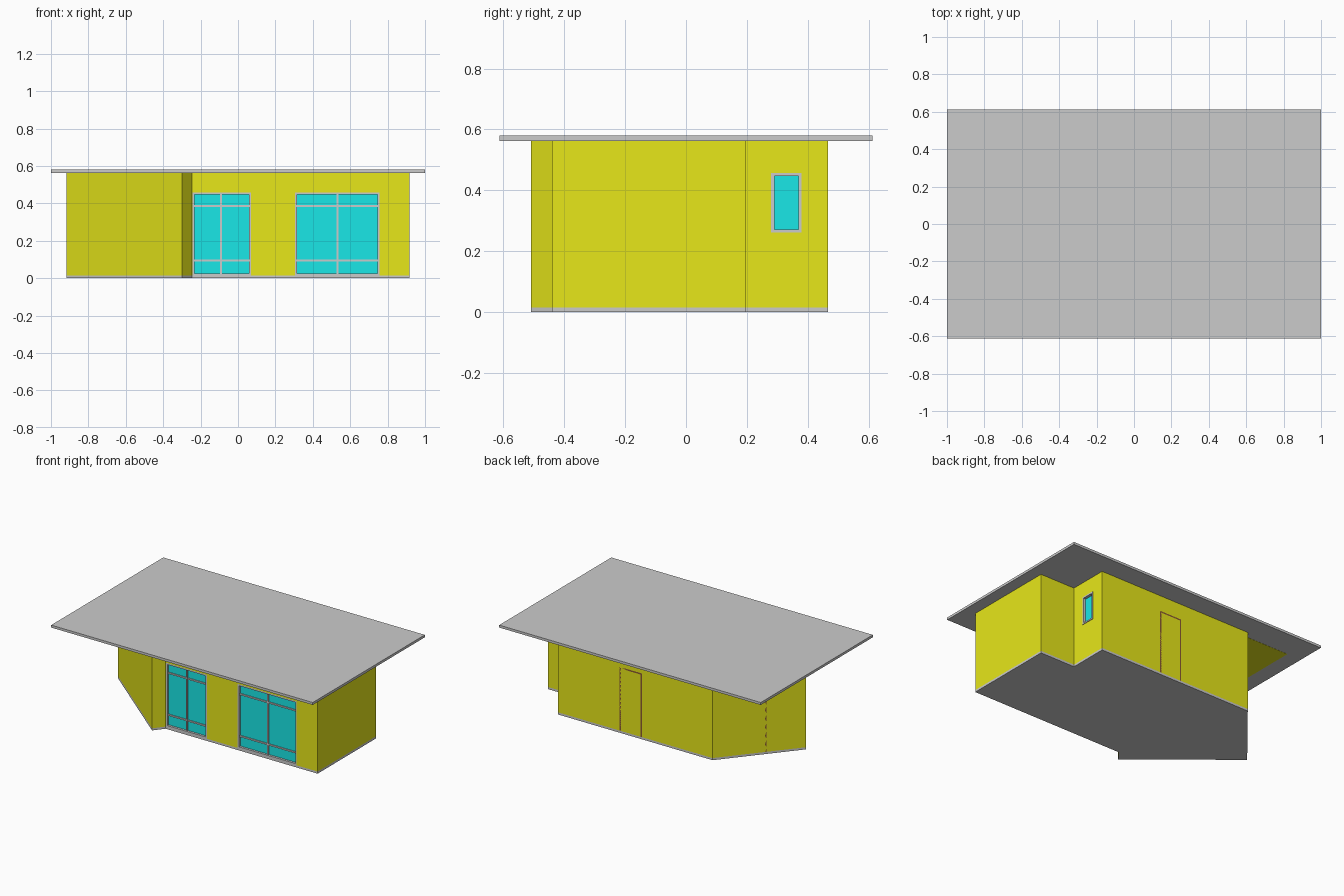
import bpy, bmesh, math
from mathutils import Vector, Matrix

if "Cube" in bpy.data.objects:
    bpy.data.objects.remove(bpy.data.objects["Cube"])

# Counter-clockwise wall outline, with the turned wing on the left
OUT = [(-.30, -.51), (-.245, -.44), (.917, -.44), (.917, .195),
       (.65, .195), (.65, .467), (-.53, .467), (-.917, 0)]
T, Z0, Z1 = .045, .015, .563


def material(name, rgb):
    m = bpy.data.materials.new(name)
    m.diffuse_color = (*rgb, 1)
    m.use_nodes = True
    m.node_tree.nodes["Principled BSDF"].inputs["Base Color"].default_value = m.diffuse_color
    return m


YELLOW = material("yellow", (.8, .8, .01))
CYAN = material("cyan", (.01, .8, .8))
BROWN = material("brown", (.25, .1, .03))


def finish(name, bm, mat=None):
    bmesh.ops.recalc_face_normals(bm, faces=bm.faces)
    me = bpy.data.meshes.new(name)
    bm.to_mesh(me)
    bm.free()
    if mat:
        me.materials.append(mat)
    ob = bpy.data.objects.new(name, me)
    bpy.context.collection.objects.link(ob)
    return ob


def add_box(bm, x0, x1, y0, y1, z0, z1):
    m = Matrix.Translation(((x0 + x1) / 2, (y0 + y1) / 2, (z0 + z1) / 2)) @ \
        Matrix.Diagonal((x1 - x0, y1 - y0, z1 - z0, 1))
    bmesh.ops.create_cube(bm, size=1, matrix=m)


def box(name, dims, mat=None, frame=None):
    bm = bmesh.new()
    add_box(bm, *dims)
    if frame:
        bm.transform(frame)
    return finish(name, bm, mat)


def slab(name, pts, z0, z1, mat=None):
    bm = bmesh.new()
    f = bm.faces.new([bm.verts.new((*p, z0)) for p in pts])
    r = bmesh.ops.extrude_face_region(bm, geom=[f])
    vs = [v for v in r["geom"] if isinstance(v, bmesh.types.BMVert)]
    bmesh.ops.translate(bm, vec=(0, 0, z1 - z0), verts=vs)
    return finish(name, bm, mat)


def inset(pts, d):
    res = []
    for i, p in enumerate(pts):
        p = Vector(p)
        a = (p - Vector(pts[i - 1])).normalized()
        b = (Vector(pts[(i + 1) % len(pts)]) - p).normalized()
        na, nb = Vector((-a.y, a.x)), Vector((-b.y, b.x))
        res.append(tuple(p + (na + nb) * d / (1 + na.dot(nb))))
    return res


# Roof, base, floor covering and ceiling corner beyond the wing
box("roof", (-1, 1, -.612, .612, Z1, .58))
slab("base_slab", OUT, 0, Z0)
INNER = inset(OUT, T)
slab("floor", INNER, Z0, Z0 + .002, CYAN)
slab("ceiling_corner", [(-.53, .42), (-.89, .42), (-.89, .03)], Z1 - .001, Z1 + .002, YELLOW)

# Outer walls as a hollow ring
bm = bmesh.new()
rings = [[bm.verts.new((*p, z)) for p in pts] for pts, z in
         ((OUT, Z0), (OUT, Z1), (INNER, Z1), (INNER, Z0))]
n = len(OUT)
for k in range(4):
    a, b = rings[k], rings[(k + 1) % 4]
    for i in range(n):
        j = (i + 1) % n
        bm.faces.new((a[i], a[j], b[j], b[i]))
walls = finish("walls", bm, YELLOW)


# Local frame of a wall: x along it, y inward, origin at its first corner
def wall_frame(i):
    p, q = Vector(OUT[i]), Vector(OUT[(i + 1) % n])
    d = q - p
    return Matrix.Translation((p.x, p.y, 0)) @ Matrix.Rotation(math.atan2(d.y, d.x), 4, 'Z')


def opening(name, i, s0, s1, z0, z1, mat=None, glass=True, bars=(), posts=(), w=.01, out=0):
    fr = wall_frame(i)
    cut = box(name + "_cutter", (s0, s1, -.05, T + .012, z0, z1), None, fr)
    cut.hide_render = True
    cut.hide_viewport = False
    cut.display_type = 'WIRE'
    mod = walls.modifiers.new(name, 'BOOLEAN')
    mod.operation, mod.solver, mod.object = 'DIFFERENCE', 'EXACT', cut
    bm = bmesh.new()
    y0, y1 = -out, T
    add_box(bm, s0, s0 + w, y0, y1, z0, z1)
    add_box(bm, s1 - w, s1, y0, y1, z0, z1)
    add_box(bm, s0 + w, s1 - w, y0, y1, z1 - w, z1)
    if glass:
        add_box(bm, s0 + w, s1 - w, y0, y1, z0, z0 + w)
    for z in bars:
        add_box(bm, s0 + w, s1 - w, .008, .03, z - .005, z + .005)
    for s in posts:
        add_box(bm, s - .005, s + .005, .007, .031, z0 + w, z1 - w)
    bm.transform(fr)
    finish(name + "_frame", bm, mat)
    if glass:
        box(name + "_glass", (s0 + w, s1 - w, .015, .022, z0 + w, z1 - w), CYAN, fr)


# Front glazing (wall 1 starts at x = -.245)
X = .245
opening("left_front_window", 1, .003, .07 + X, Z0, .457, bars=(.095, .385), posts=(-.09 + X,))
opening("right_front_window", 1, .305 + X, .757 + X, Z0, .457, bars=(.095, .385), posts=(.531 + X,))
# Small side window, back doorway and wing doorway
opening("side_window", 4, .085, .185, .262, .457, out=.004)
opening("back_doorway", 5, .65 - .18, .65 - .01, Z0, .455, BROWN, glass=False)
opening("wing_doorway", 6, .34, .475, Z0, .455, BROWN, glass=False)

# Partition beside the back doorway
box("partition_wall", (.172, .205, -.395, .422, Z0, Z1), YELLOW)
